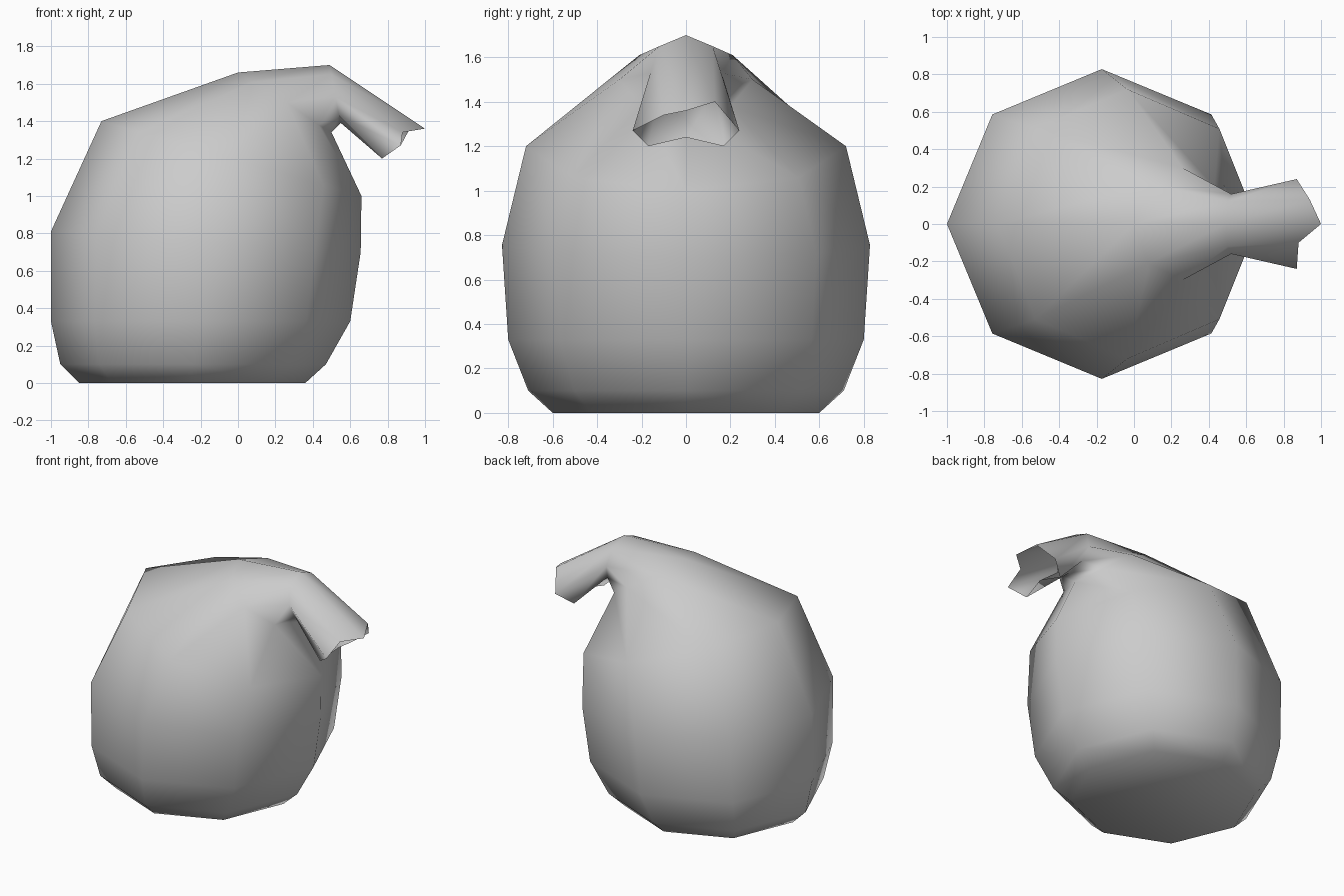
import bpy
import bmesh
from math import cos, sin, pi

cube = bpy.data.objects.get("Cube")
if cube:
    bpy.data.objects.remove(cube, do_unlink=True)

SIDES = 8


def body_ring(cx, rx, ry, z, tilt=0.0):
    """Half ring from the -x side to the +x side; tilt raises the -x side."""
    half = []
    for i in range(SIDES // 2 + 1):
        a = pi - pi * i / (SIDES // 2)
        half.append((cx + rx * cos(a), ry * sin(a), z - tilt * cos(a)))
    return half


def full_ring(half):
    """Close a half ring by mirroring its inner points across y."""
    return half + [(x, -y, z) for x, y, z in half[-2:0:-1]]


# Sack body, leaning over towards the neck
halves = [
    body_ring(-0.245, 0.605, 0.60, 0.0),
    body_ring(-0.24, 0.71, 0.71, 0.10),
    body_ring(-0.20, 0.80, 0.80, 0.33),
    body_ring(-0.172, 0.828, 0.828, 0.755, 0.055),
    body_ring(-0.035, 0.695, 0.72, 1.20, 0.20),
    # Shoulder, pinched neck and flared mouth
    [(0.0, 0, 1.66), (0.08, 0.21, 1.61), (0.26, 0.30, 1.50),
     (0.43, 0.20, 1.38), (0.50, 0, 1.34)],
    [(0.49, 0, 1.70), (0.50, 0.12, 1.65), (0.52, 0.16, 1.53),
     (0.54, 0.12, 1.43), (0.55, 0, 1.39)],
    [(1.0, 0, 1.36), (0.94, 0.13, 1.40), (0.87, 0.24, 1.27),
     (0.77, 0.17, 1.20), (0.80, 0, 1.24)],
]
rings = [full_ring(h) for h in halves]
rings[-1][-1] = (0.88, -0.10, 1.34)  # notch in the mouth's rim

bm = bmesh.new()
loops = [[bm.verts.new(p) for p in ring] for ring in rings]
for low, high in zip(loops, loops[1:]):
    for i in range(SIDES):
        j = (i + 1) % SIDES
        bm.faces.new((low[i], low[j], high[j], high[i]))
bm.faces.new(loops[0])  # flat base
bmesh.ops.recalc_face_normals(bm, faces=bm.faces)
for face in bm.faces:
    face.smooth = True

mesh = bpy.data.meshes.new("sack")
bm.to_mesh(mesh)
bm.free()
sack = bpy.data.objects.new("sack", mesh)
bpy.context.collection.objects.link(sack)

# Plain grey cloth
grey = bpy.data.materials.new("light_grey")
grey.use_nodes = True
colour = (0.6, 0.6, 0.6, 1.0)
grey.diffuse_color = colour
for node in grey.node_tree.nodes:
    if node.type == 'BSDF_PRINCIPLED':
        node.inputs["Base Color"].default_value = colour
mesh.materials.append(grey)
